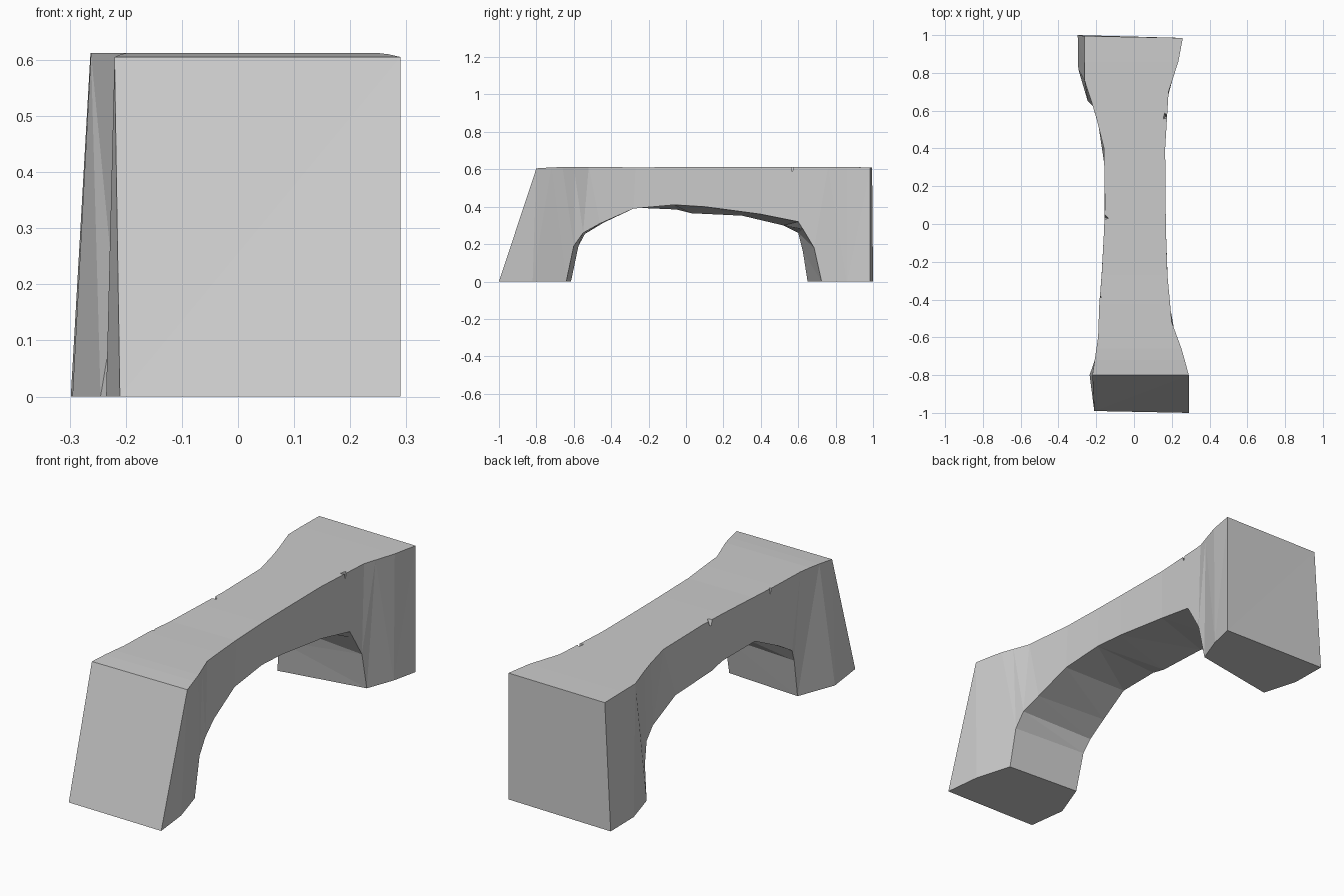
import bpy, bmesh

if "Cube" in bpy.data.objects:
    bpy.data.objects.remove(bpy.data.objects["Cube"])

# Plan outline: (y, x) along the left and right sides
LEFT = [(-1, -.21), (-.8, -.22), (-.6, -.19), (-.4, -.183), (-.2, -.165), (.2, -.15),
        (.42, -.16), (.6, -.21), (.8, -.275), (1, -.28)]
RIGHT = [(-1, .29), (-.8, .29), (-.67, .255), (-.52, .2), (-.27, .177), (0, .168),
         (.4, .165), (.7, .183), (.86, .235), (1, .26)]


def side_x(table, y):
    for (y0, x0), (y1, x1) in zip(table, table[1:]):
        if y <= y1:
            return x0 + (x1 - x0) * (y - y0) / (y1 - y0)
    return table[-1][1]


# Stations: top y, top z, then lower right (y, z) and lower left (y, z)
STATIONS = [
    (-.80, .605, (-1.0, 0), (-.99, 0)),
    (-.72, .610, (-.82, 0), (-.80, 0)),
    (-.66, .612, (-.64, 0), (-.615, 0)),
    (-.60, .612, (-.60, .19), (-.575, .19)),
    (-.52, .612, (-.55, .26), (-.54, .255)),
    (-.42, .612, (-.46, .31), (-.44, .315)),
    (-.27, .610, (-.28, .39), (-.28, .395)),
    (-.05, .612, (-.06, .41), (-.05, .385)),
    (.10, .612, (.10, .40), (.03, .365)),
    (.40, .612, (.40, .36), (.30, .352)),
    (.55, .612, (.60, .32), (.52, .30)),
    (.63, .612, (.625, .28), (.60, .26)),
    (.70, .612, (.685, .18), (.625, .16)),
    (.76, .612, (.725, 0), (.65, 0)),
    (.86, .612, (.86, 0), (.82, 0)),
    (.99, .610, (.985, 0), (1.0, 0)),
]
# Foot corners that differ from the plan outline: station -> (right x, left x)
FOOT = {1: (.27, -.235), 2: (.217, -.165), 3: (.215, -.175),
        13: (.18, -.245), 14: (.23, -.295), 15: (.258, -.298)}

# Arched rock bridge
bm = bmesh.new()
rings = []
for i, (ty, tz, (ry, rz), (ly, lz)) in enumerate(STATIONS):
    rx, lx = FOOT.get(i, (side_x(RIGHT, ry), side_x(LEFT, ly)))
    tl = -.263 if i >= 14 else side_x(LEFT, ty)
    pts = [(tl, ty + (.005 if i == 15 else 0), tz),
           (side_x(RIGHT, ty), ty - (.005 if i == 15 else 0), tz),
           (rx, ry, rz), (lx, ly, lz)]
    rings.append([bm.verts.new(p) for p in pts])
for a, b in zip(rings, rings[1:]):
    for j in range(4):
        k = (j + 1) % 4
        bm.faces.new((a[j], b[j], b[k], a[k]))
bm.faces.new(rings[0])
bm.faces.new(rings[-1][::-1])
bmesh.ops.triangulate(bm, faces=bm.faces[:])
bmesh.ops.recalc_face_normals(bm, faces=bm.faces[:])
mesh = bpy.data.meshes.new("stone_arch")
bm.to_mesh(mesh)
bm.free()
arch = bpy.data.objects.new("stone_arch", mesh)
bpy.context.collection.objects.link(arch)

# Small chips cut out of the top edges
for x, y, r in [(.168, .57, .035), (-.153, .035, .035), (-.183, -.385, .022)]:
    bpy.ops.mesh.primitive_cone_add(vertices=3, radius1=0, radius2=r, depth=.07,
                                    location=(x, y, .608), rotation=(0, 0, .3))
    chip = bpy.context.object
    chip.name = "chip_cutter"
    chip.hide_render = True
    chip.display_type = 'WIRE'
    cut = arch.modifiers.new("chip", 'BOOLEAN')
    cut.operation = 'DIFFERENCE'
    cut.object = chip
